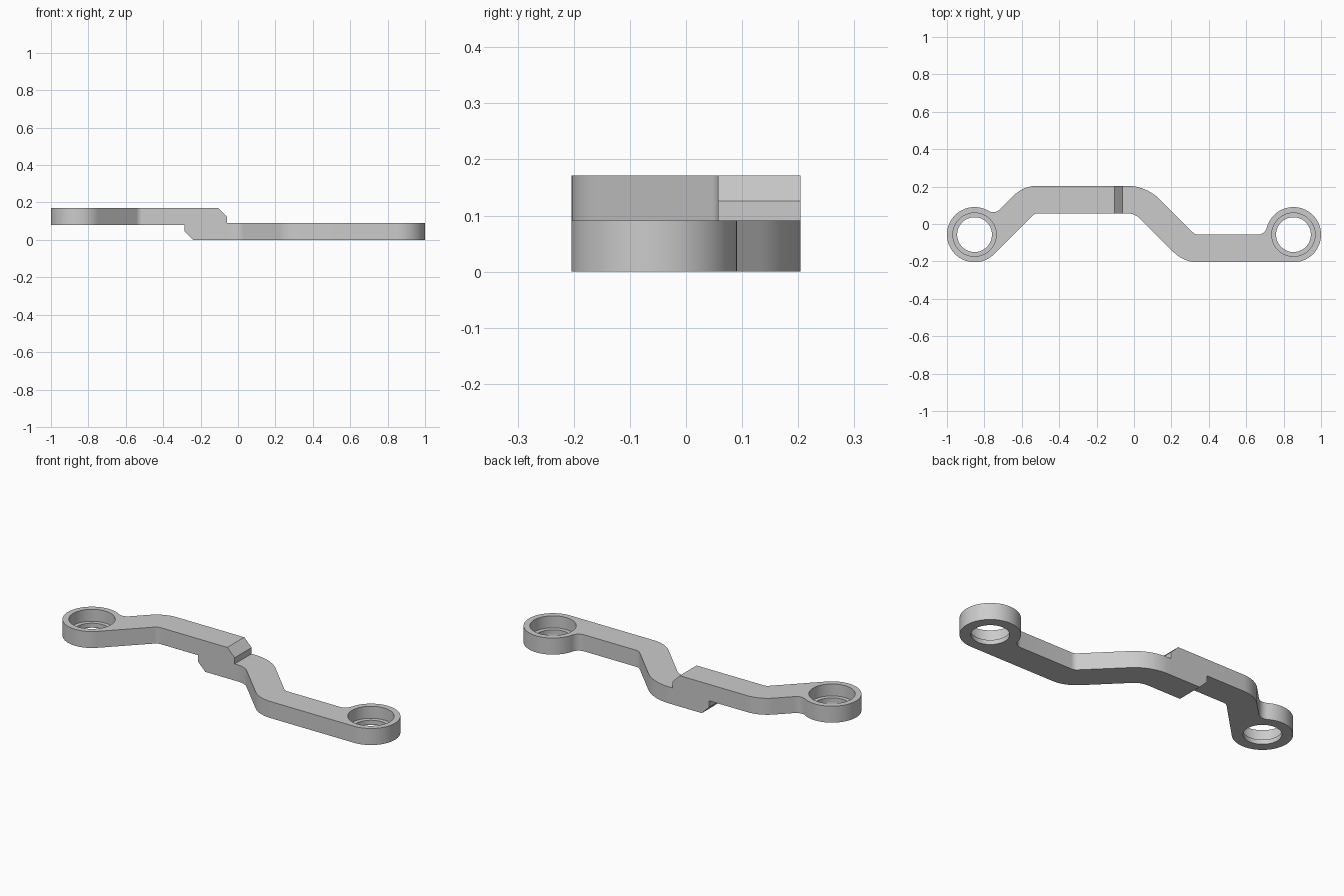
import bpy
import bmesh
from math import radians, sqrt, atan2, tan, pi
from mathutils import Vector, Matrix

if "Cube" in bpy.data.objects:
    bpy.data.objects.remove(bpy.data.objects["Cube"], do_unlink=True)

WIDTH = 0.1475       # arm width, also the outer radius of each ring
EDGE = 0.057         # near edge of the middle bar
FAR = 0.2045         # far edge of the middle bar
RING_X = 1 - WIDTH
LOW_TOP, HIGH_BOTTOM, TOP = 0.0915, 0.08, 0.171
HOLE, BORE, LEDGE = 0.093, 0.116, 0.025

grey = bpy.data.materials.new("light_grey")
grey.use_nodes = True
grey.diffuse_color = (0.6, 0.6, 0.6, 1)
grey.node_tree.nodes["Principled BSDF"].inputs["Base Color"].default_value = (0.6, 0.6, 0.6, 1)


def arc(center, radius, start, end, steps):
    """Points along a circular arc."""
    return [Vector(center) + radius * Vector((1, 0)).to_2d()
            @ Matrix.Rotation(-(start + (end - start) * i / steps), 2)
            for i in range(steps + 1)]


def rounded(before, corner, after, radius, steps=10):
    """Replace a corner with a tangent arc."""
    before, corner, after = Vector(before), Vector(corner), Vector(after)
    a, b = (before - corner).normalized(), (after - corner).normalized()
    half = a.angle(b) / 2
    center = corner + (a + b).normalized() * radius / (tan(half) * (1 / sqrt(1 + tan(half) ** 2)))
    p, q = a * radius / tan(half) + corner - center, b * radius / tan(half) + corner - center
    turn = [p.lerp(q, i / steps).normalized() * radius + center for i in range(steps + 1)]
    return turn


def ring_end(side, angle):
    """Round arm end: tangent to one arm edge, filleted into the other."""
    fillet = 0.05
    f = Vector((-sqrt((WIDTH + fillet) ** 2 - fillet ** 2), fillet))
    meet = atan2(f.y, f.x)
    pts = arc((0, 0), WIDTH, -pi / 2, meet, 48)
    pts += arc(f, fillet, meet - pi, -pi / 2, 10)[1:]
    spin = Matrix.Rotation(angle, 2)
    return [spin @ Vector((p.x * side, p.y)) + Vector((side * RING_X, -EDGE)) for p in pts]


def prism(name, points, axis, low, high):
    """Extrude a closed outline along z, or along y for a side profile."""
    bm = bmesh.new()
    place = (lambda p: (p[0], p[1], low)) if axis == "z" else (lambda p: (p[0], low, p[1]))
    face = bm.faces.new([bm.verts.new(place(p)) for p in points])
    moved = bmesh.ops.extrude_face_region(bm, geom=[face])["geom"]
    shift = Vector((0, 0, high - low)) if axis == "z" else Vector((0, high - low, 0))
    bmesh.ops.translate(bm, vec=shift, verts=[v for v in moved if isinstance(v, bmesh.types.BMVert)])
    bmesh.ops.recalc_face_normals(bm, faces=bm.faces)
    mesh = bpy.data.meshes.new(name)
    bm.to_mesh(mesh)
    bm.free()
    mesh.materials.append(grey)
    obj = bpy.data.objects.new(name, mesh)
    bpy.context.collection.objects.link(obj)
    return obj


def activate(obj):
    bpy.ops.object.select_all(action="DESELECT")
    obj.select_set(True)
    bpy.context.view_layer.objects.active = obj


def cut_hole(obj, x, radius, low, high):
    cutter = prism("hole_cutter", arc((x, -EDGE), radius, 0, 2 * pi, 64)[:-1], "z", low, high)
    cutter.hide_render = True
    activate(obj)
    mod = obj.modifiers.new("hole", "BOOLEAN")
    mod.operation, mod.solver, mod.object = "DIFFERENCE", "EXACT", cutter
    bpy.ops.object.modifier_apply(modifier=mod.name)
    bpy.data.objects.remove(cutter, do_unlink=True)


def finish_arm(obj, x, low, high):
    """Through hole with a wider counterbore from above."""
    cut_hole(obj, x, HOLE, low - 0.1, high + 0.1)
    cut_hole(obj, x, BORE, low + LEDGE, high + 0.1)
    activate(obj)
    bpy.ops.object.shade_smooth_by_angle(angle=radians(30))


JOINT_L, JOINT_R, CHAMFER = -0.285, -0.06, 0.045

# Low arm on the left side: bar, diagonal, second bar, ring
near = [(JOINT_R, EDGE), (0.004, EDGE), (0.266, -FAR)]
far = [(0.327, -EDGE), (0.065, FAR), (JOINT_R, FAR)]
end = ring_end(1, 0)
outline = [Vector(near[0])]
outline += rounded(*near, 0.1)
outline += rounded(near[1], near[2], end[0], 0.18)
outline += end
outline += rounded(end[-1], far[0], far[1], 0.04)
outline += rounded(*far, 0.25)
outline.append(Vector(far[2]))
low_arm = prism("low_arm", outline, "z", 0, LOW_TOP)
finish_arm(low_arm, RING_X, 0, LOW_TOP)

# High arm on the right side: bar, diagonal, ring
end = ring_end(-1, radians(45))
outline = [Vector((JOINT_L, EDGE))]
outline += rounded((JOINT_L, EDGE), (-0.53, EDGE), end[0], 0.04)
outline += end
outline += rounded(end[-1], (-0.591, FAR), (JOINT_L, FAR), 0.18)
outline.append(Vector((JOINT_L, FAR)))
high_arm = prism("high_arm", outline, "z", HIGH_BOTTOM, TOP)
finish_arm(high_arm, -RING_X, HIGH_BOTTOM, TOP)

# Stepped joint block with a chamfer at each free end
profile = [(JOINT_L, TOP), (JOINT_L, CHAMFER), (JOINT_L + CHAMFER, 0), (JOINT_R, 0),
           (JOINT_R, TOP - CHAMFER), (JOINT_R - CHAMFER, TOP)]
prism("joint_block", profile, "y", EDGE, FAR)
